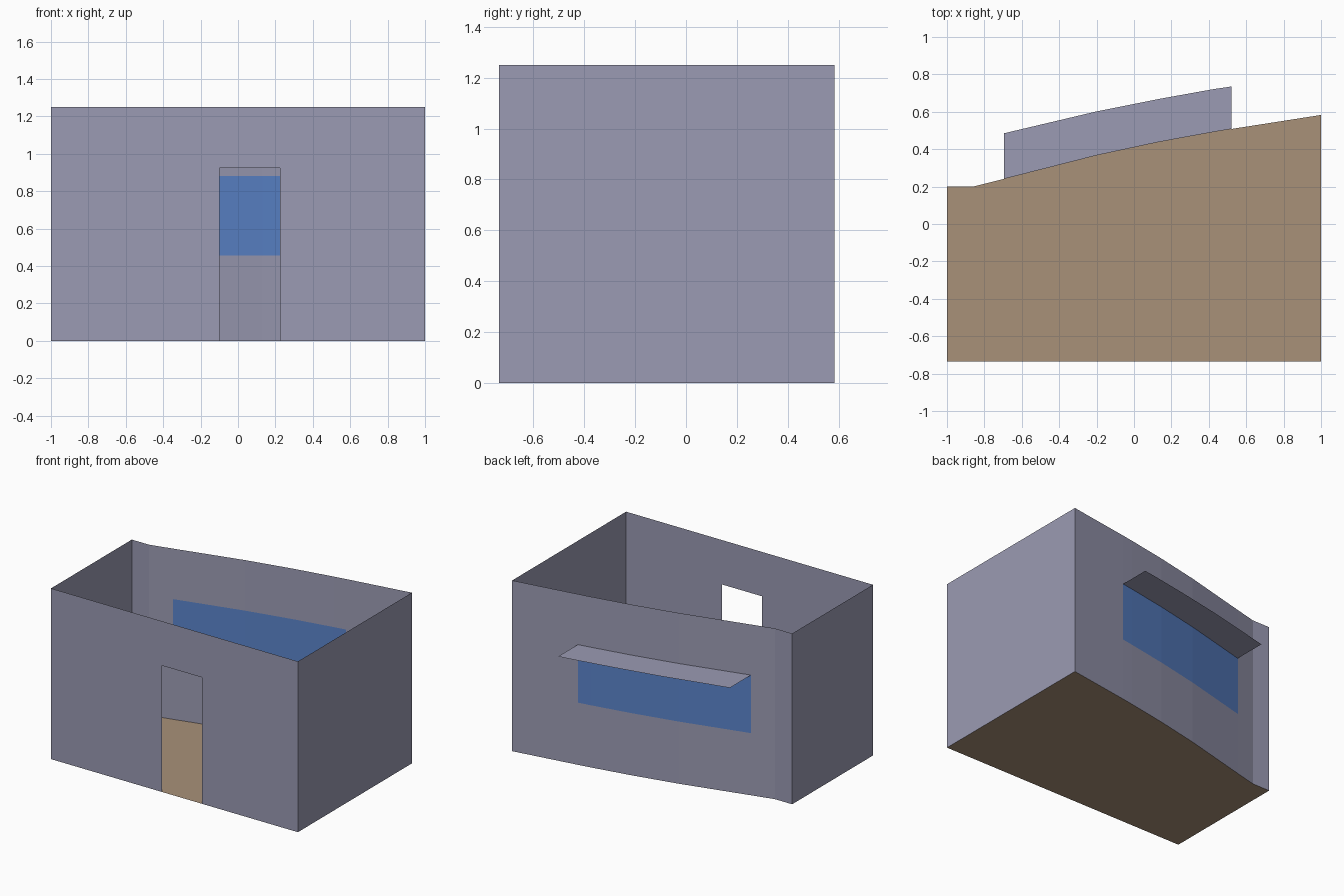
import bpy

if "Cube" in bpy.data.objects:
    bpy.data.objects.remove(bpy.data.objects["Cube"])


def material(name, rgb):
    # 8-bit sRGB to linear
    m = bpy.data.materials.new(name)
    lin = [((c / 255 + 0.055) / 1.055) ** 2.4 for c in rgb]
    m.diffuse_color = (*lin, 1)
    m.use_nodes = True
    m.node_tree.nodes["Principled BSDF"].inputs["Base Color"].default_value = m.diffuse_color
    return m


GREY = material("grey_wall", (155, 155, 179))
BROWN = material("brown_floor", (169, 145, 121))
BLUE = material("blue_glass", (90, 131, 201))


def sheet(name, verts, faces, mat):
    me = bpy.data.meshes.new(name)
    me.from_pydata(verts, [], faces)
    me.materials.append(mat)
    ob = bpy.data.objects.new(name, me)
    bpy.context.collection.objects.link(ob)
    return ob


def wall(name, path, levels, mat=GREY, keep=lambda x, z: True):
    """Upright thin sheet along a plan path; keep() chooses panels by their middle."""
    n = len(path)
    verts = [(x, y, z) for z in levels for x, y in path]
    faces = []
    for j in range(len(levels) - 1):
        for i in range(n - 1):
            mx = (path[i][0] + path[i + 1][0]) / 2
            mz = (levels[j] + levels[j + 1]) / 2
            if keep(mx, mz):
                a = j * n + i
                faces.append((a, a + 1, a + 1 + n, a + n))
    return sheet(name, verts, faces, mat)


H, FRONT = 1.25, -0.735
SILL, HEAD = 0.455, 0.88
WIN_L, WIN_R = -0.695, 0.52

# gently bent back wall in plan, from right to left
back = [(1, 0.583), (WIN_R, 0.508), (0.43, 0.493), (0.13, 0.438),
        (-0.2, 0.367), (WIN_L, 0.241), (-0.86, 0.2), (-1, 0.2)]


def in_window(x, z):
    return WIN_L < x < WIN_R and SILL < z < HEAD


# floor
plan = [(-1, FRONT), (1, FRONT)] + back
sheet("floor", [(x, y, 0) for x, y in plan], [tuple(range(len(plan)))], BROWN)

# front wall with open doorway
wall("front_wall", [(-1, FRONT), (-0.1, FRONT), (0.225, FRONT), (1, FRONT)],
     [0, 0.925, H], keep=lambda x, z: not (-0.1 < x < 0.225 and z < 0.925))

# side walls
wall("right_wall", [(1, FRONT), back[0]], [0, H])
wall("left_wall", [back[-1], (-1, FRONT)], [0, H])

# back wall and its window strip
wall("back_wall", back, [0, SILL, HEAD, H], keep=lambda x, z: not in_window(x, z))
wall("window", back, [0, SILL, HEAD, H], BLUE, in_window)

# flat awning over the window
inner = [p for p in back if WIN_L <= p[0] <= WIN_R]
outer = [(WIN_R, 0.735), (0.43, 0.722), (0.13, 0.668), (-0.2, 0.602), (WIN_L, 0.485)]
n = len(inner)
sheet("awning", [(x, y, HEAD) for x, y in inner + outer],
      [(i, n + i, n + i + 1, i + 1)[::-1] for i in range(n - 1)], GREY)
